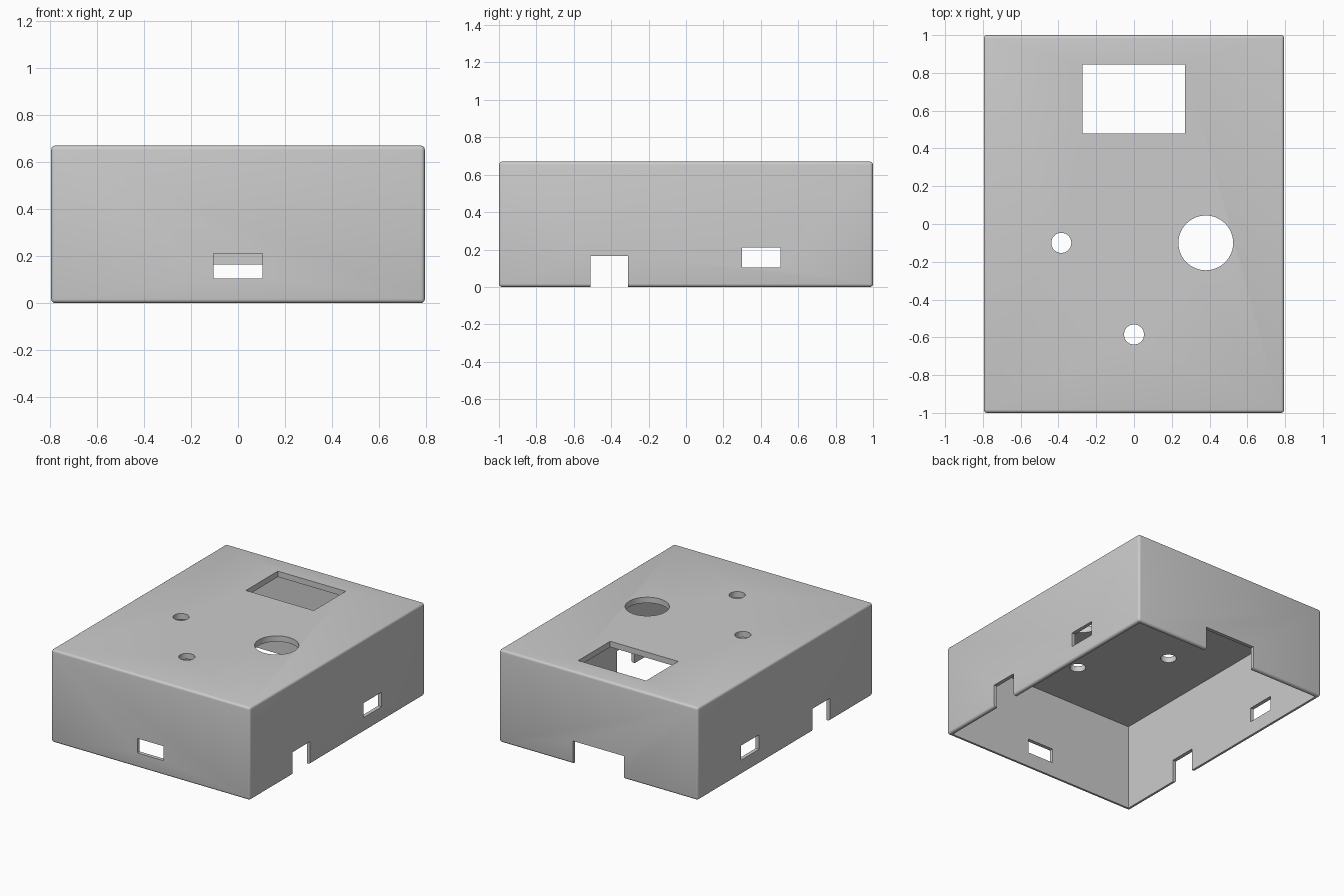
import bpy
import math

if "Cube" in bpy.data.objects:
    bpy.data.objects.remove(bpy.data.objects["Cube"], do_unlink=True)

WIDTH, LENGTH, HEIGHT = 1.59, 2.0, 0.67
WALL, ROOF, ROUND = 0.027, 0.042, 0.017

grey = bpy.data.materials.new("light_grey")
grey.use_nodes = True
colour = (0.6, 0.6, 0.6, 1)
grey.diffuse_color = colour
grey.node_tree.nodes["Principled BSDF"].inputs["Base Color"].default_value = colour


def box(name, x, y, z):
    """Box from (min, max) ranges."""
    ranges = (x, y, z)
    bpy.ops.mesh.primitive_cube_add(size=1, location=[(a + b) / 2 for a, b in ranges])
    ob = bpy.context.object
    ob.name = name
    ob.scale = [b - a for a, b in ranges]
    bpy.ops.object.transform_apply(location=True, rotation=False, scale=True)
    ob.data.materials.append(grey)
    return ob


def drill(name, x, y, radius):
    bpy.ops.mesh.primitive_cylinder_add(vertices=64, radius=radius, depth=0.3,
                                        location=(x, y, HEIGHT))
    ob = bpy.context.object
    ob.name = name
    ob.data.materials.append(grey)
    return ob


# Outer shell with rounded edges
case = box("enclosure_lid", (-WIDTH / 2, WIDTH / 2), (-LENGTH / 2, LENGTH / 2), (0, HEIGHT))
bevel = case.modifiers.new("rounded_edges", "BEVEL")
bevel.width = ROUND
bevel.segments = 4

through_top = (HEIGHT - 0.15, HEIGHT + 0.15)
across = (-1, 1)
slot_z, notch_z = (0.105, 0.21), (-0.1, 0.165)
ix, iy = WIDTH / 2 - WALL, LENGTH / 2 - WALL

cutters = [
    # Hollow inside, open at the bottom
    box("cavity_cutter", (-ix, ix), (-iy, iy), (-0.1, HEIGHT - ROOF)),
    # Top openings
    box("display_window_cutter", (-0.273, 0.27), (0.48, 0.845), through_top),
    drill("large_hole_cutter", 0.38, -0.1, 0.145),
    drill("side_hole_cutter", -0.385, -0.1, 0.053),
    drill("front_hole_cutter", 0, -0.585, 0.053),
    # Wall openings: both sides, front and back
    box("side_slot_cutter", across, (0.3, 0.505), slot_z),
    box("side_notch_cutter", across, (-0.51, -0.31), notch_z),
    box("front_slot_cutter", (-0.105, 0.105), (-1.2, -0.8), slot_z),
    box("back_notch_cutter", (-0.205, 0.205), (0.8, 1.2), notch_z),
]
for cutter in cutters:
    cut = case.modifiers.new(cutter.name, "BOOLEAN")
    cut.operation = "DIFFERENCE"
    cut.solver = "EXACT"
    cut.object = cutter

# Bake the cuts, then remove the helpers
bpy.ops.object.select_all(action="DESELECT")
case.select_set(True)
bpy.context.view_layer.objects.active = case
for name in [m.name for m in case.modifiers]:
    bpy.ops.object.modifier_apply(modifier=name)
for cutter in cutters:
    bpy.data.objects.remove(cutter, do_unlink=True)

bpy.ops.object.shade_smooth_by_angle(angle=math.radians(30))
